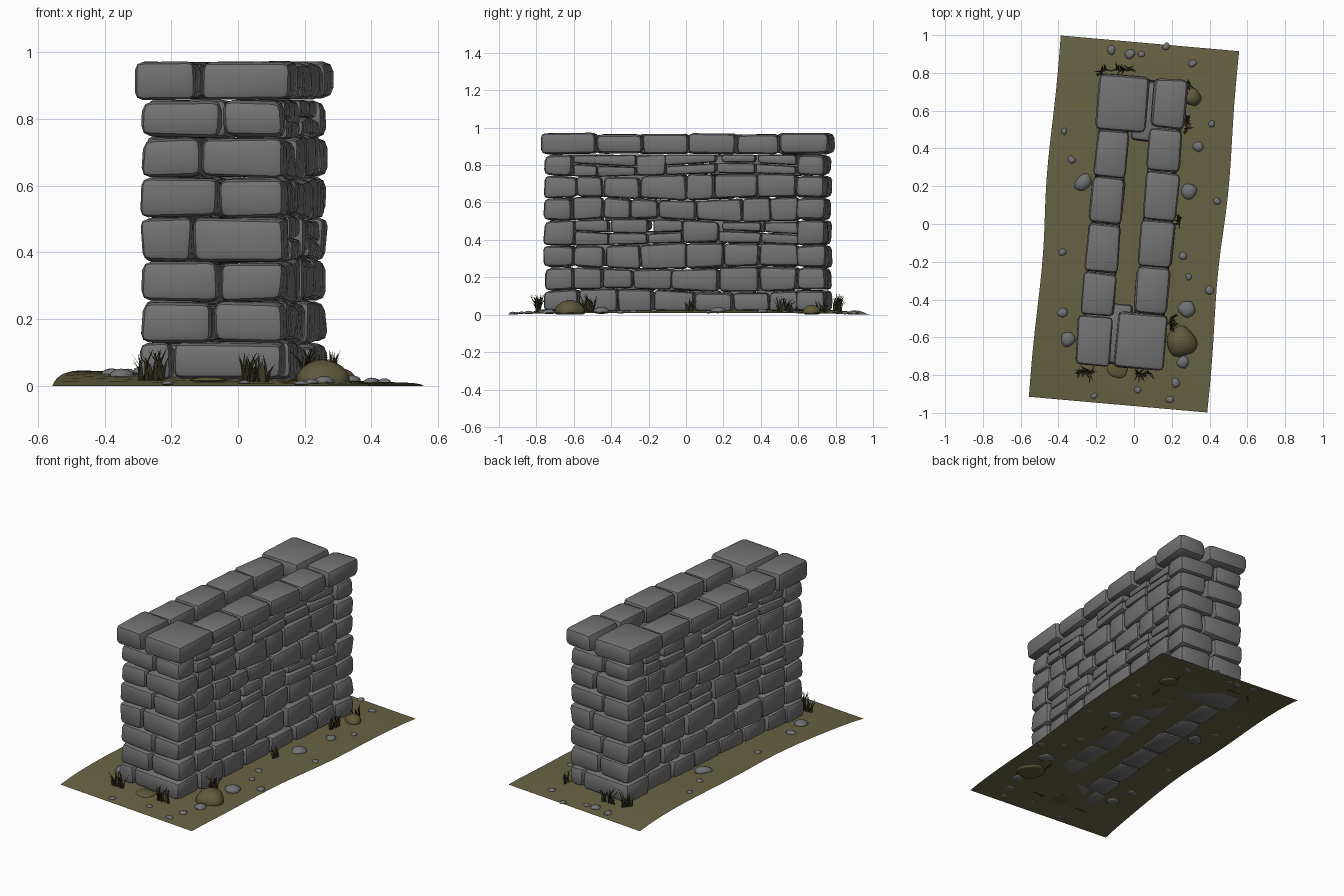
import bpy, bmesh, math, random
from mathutils import Vector, Matrix

if "Cube" in bpy.data.objects:
    bpy.data.objects.remove(bpy.data.objects["Cube"])

random.seed(7)
R = random.uniform
A = 0.088                      # the wall runs slightly off the y axis
CA, SA = math.cos(A), math.sin(A)


def material(name, col):
    m = bpy.data.materials.new(name)
    m.diffuse_color = (*col, 1)
    m.use_nodes = True
    m.node_tree.nodes["Principled BSDF"].inputs["Base Color"].default_value = m.diffuse_color
    return m


STONE = material("grey stone", (0.17, 0.17, 0.17))
EARTH = material("olive earth", (0.138, 0.125, 0.058))
MOSS = material("mossy rock", (0.115, 0.102, 0.045))
PEBBLE = material("pale pebble", (0.165, 0.17, 0.175))
GRASS = material("dark grass", (0.042, 0.038, 0.016))


def world(u, v, z, ox=-0.012, oy=0.01):
    """Wall coordinates (across, along, up) to world."""
    return Vector((u * CA + v * SA + ox, -u * SA + v * CA + oy, z))


def ground_z(x, y):
    u, v = x * CA - y * SA, x * SA + y * CA
    t = 1 - min(1, abs(v / 0.958)) ** 3
    return 0.003 * (t > 0) + t * (0.025 - 0.018 * u / 0.47)


def finish(name, bm, mat, angle=40):
    me = bpy.data.meshes.new(name)
    bm.to_mesh(me)
    bm.free()
    me.materials.append(mat)
    ob = bpy.data.objects.new(name, me)
    bpy.context.collection.objects.link(ob)
    bpy.ops.object.select_all(action='DESELECT')
    ob.select_set(True)
    bpy.context.view_layer.objects.active = ob
    bpy.ops.object.shade_smooth_by_angle(angle=math.radians(angle))
    return ob


def stone(bm, s, u0, u1, v0, v1, lo, hi, bev=0.025, jit=0.007):
    """Rough bevelled block; s = -1 turns it half way round the wall centre."""
    g = 0.002
    verts = bmesh.ops.create_cube(bm, size=2)["verts"]
    for p in verts:
        u = (u1 - g if p.co.x > 0 else u0 + g) + R(-jit, jit)
        v = (v1 - g if p.co.y > 0 else v0 + g) + R(-jit, jit)
        z = (hi(v) - g if p.co.z > 0 else lo(v) + g) + R(-jit, jit) * 0.7
        p.co = world(u * s, v * s, z)
    bm.normal_update()
    edges = {e for p in verts for e in p.link_edges}
    bmesh.ops.bevel(bm, geom=list(edges), offset=bev * R(0.85, 1.2),
                    segments=2, profile=0.5, affect='EDGES', clamp_overlap=True)


# ---- wall courses: z range, end split, joints along the side, full-height stones if split
OUT, INN, END = 0.215, 0.06, 0.757
COURSES = [
    (0.018, 0.130, -0.12, (-0.57, -0.36, -0.17, 0.05, 0.26, 0.45, 0.61), None),
    (0.130, 0.252, 0.00, (-0.60, -0.44, -0.28, -0.07, 0.18, 0.40, 0.60), None),
    (0.252, 0.373, 0.02, (-0.60, -0.43, -0.24, 0.01, 0.21, 0.40, 0.61), None),
    (0.373, 0.503, -0.06, (-0.59, -0.41, -0.20, -0.01, 0.18, 0.41, 0.61), (3,)),
    (0.503, 0.623, 0.02, (-0.60, -0.44, -0.29, -0.14, 0.06, 0.31, 0.46, 0.61), None),
    (0.623, 0.745, -0.035, (-0.58, -0.44, -0.24, 0.01, 0.16, 0.39, 0.60), None),
    (0.745, 0.857, 0.03, (-0.60, -0.47, -0.26, -0.10, 0.17, 0.38, 0.60), (2,)),
]


def joint(z, i):
    """Slightly wavy bed joint that is level at the wall ends."""
    amp = 0 if i in (0, 7) else 0.013
    return lambda v: z + amp * math.cos(v * (3 + i % 3) + i * 1.9) * max(0, 1 - (v / 0.75) ** 2)


for i, (z0, z1, split, cuts, full) in enumerate(COURSES):
    bm = bmesh.new()
    lo, hi = joint(z0, i), joint(z1, i + 1)
    mid = lambda v, lo=lo, hi=hi: lo(v) + (hi(v) - lo(v)) * (0.5 + 0.08 * math.sin(7 * v))
    for s in (1, -1):
        # two corner stones make the end of the wall
        back = -0.43 if i == 6 else -0.60
        stone(bm, s, -OUT, split, -END, -0.60, lo, hi)
        stone(bm, s, split, OUT, -END, cuts[0], lo, hi)
        if i == 6:
            stone(bm, s, -0.09, 0.045, -0.73, back, lo, hi, 0.02)
        # side stones, thin double rows in the split courses
        for k, (a, b) in enumerate(zip(cuts, cuts[1:])):
            o = OUT + R(-0.012, 0.004)
            if full and k not in full:
                d = R(-0.03, 0.03)
                stone(bm, s, INN, o, a, b, lo, mid, 0.015, 0.004)
                stone(bm, s, INN, o - 0.006, a + (d if k else 0), b, mid, hi, 0.015, 0.004)
            else:
                stone(bm, s, INN, o, a, b, lo, hi, 0.022)
    finish("wall_course_%d" % (i + 1), bm, STONE)

# ---- capstones: two rows with one wide block at opposite corners
bm = bmesh.new()
cap = (-0.775, -0.475, -0.225, 0.02, 0.28, 0.51, 0.775)
for s in (1, -1):
    for k, (a, b) in enumerate(zip(cap, cap[1:])):
        inner = -0.03 if k == 0 else 0.05
        inset = 0 if k in (0, 5) else R(0, 0.01)
        stone(bm, s, inner, 0.237 - inset, a, b,
              lambda v: 0.858, lambda v: 0.972 - inset * 0.7, 0.027, 0.006)
finish("capstones", bm, STONE)

# ---- ground sheet
bm = bmesh.new()
bmesh.ops.create_grid(bm, x_segments=10, y_segments=20, size=1)
for p in bm.verts:
    u, v = p.co.x * 0.474, p.co.y * 0.96
    wob = 0.012 * math.sin(v * 5) * (1 - abs(p.co.y)) * p.co.x
    w = world(u + wob, v, 0, 0, 0)
    p.co = (w.x, w.y, ground_z(w.x, w.y))
finish("ground_patch", bm, EARTH)


# ---- loose rocks
def rock(bm, x, y, r, h, sub=2):
    verts = bmesh.ops.create_icosphere(bm, subdivisions=sub, radius=1)["verts"]
    rot = Matrix.Rotation(R(0, 6.28), 3, 'Z')
    ph, sq, gz = R(0, 6), R(0.82, 1), ground_z(x, y)
    for p in verts:
        n = p.co.copy()
        k = 1 + 0.09 * math.sin(3 * n.x + ph) + 0.07 * math.cos(4 * n.y - ph)
        q = rot @ Vector((n.x * r * k, n.y * r * k * sq, 0))
        z = gz + (n.z * h if n.z > 0 else n.z * h * 0.4)
        p.co = (x + q.x, y + q.y, max(0.001, z))


bm = bmesh.new()
for x, y, r, h in ((0.31, 0.67, 0.05, 0.04), (0.25, -0.62, 0.078, 0.066), (-0.09, -0.765, 0.055, 0.012)):
    rock(bm, x, y, r, h, 3)
finish("mossy_rocks", bm, MOSS)

PEBBLES = (
    (-.12, .92, .025), (-.02, .90, .028), (.04, .90, .018), (.17, .94, .02), (.31, .85, .022),
    (.41, .53, .018), (.34, .41, .03), (.29, .17, .045), (.44, .12, .02), (-.37, .49, .018),
    (-.33, .34, .02), (-.27, .22, .048), (-.38, -.15, .02), (-.38, -.47, .03), (-.35, -.61, .042),
    (.26, -.17, .02), (.29, -.28, .02), (.40, -.35, .024), (.28, -.45, .048), (.26, -.73, .035),
    (.22, -.84, .024), (.19, -.93, .02), (.02, -.88, .018), (-.21, -.91, .018))
bm = bmesh.new()
for x, y, r in PEBBLES:
    rock(bm, x, y, r, r * 0.55)
finish("pebbles", bm, PEBBLE)


# ---- grass tufts: bent tapering blades fanning out from a small root
def tuft(bm, x, y, along, count, height):
    for _ in range(count):
        t = R(-1, 1)
        bx, by = x + t * along[0], y + t * along[1]
        ang, ln = R(0, 6.28), height * R(0.5, 1)
        d = Vector((math.cos(ang), math.sin(ang), 0))
        side = Vector((-d.y, d.x, 0)) * 0.006
        base = Vector((bx, by, ground_z(bx, by) - 0.003))
        lean = R(0.15, 0.7) * ln
        m = base + d * lean * 0.35 + Vector((0, 0, ln * 0.6))
        tip = base + d * lean + Vector((0, 0, ln))
        v = [bm.verts.new(c) for c in (base - side, base + side, m + side * .7, m - side * .7, tip)]
        bm.faces.new(v[:4])
        bm.faces.new((v[3], v[2], v[4]))


bm = bmesh.new()
for x, y, al, n, h in (
        (-0.26, -0.785, (0.035, 0.0), 28, 0.105), (0.05, -0.795, (0.04, 0.0), 28, 0.105),
        (-0.17, 0.81, (0.02, 0.02), 18, 0.1), (-0.05, 0.82, (0.04, 0.0), 24, 0.1),
        (0.28, 0.53, (0.005, 0.04), 26, 0.1), (0.24, 0.02, (0.003, 0.02), 14, 0.085),
        (0.2, -0.53, (0.005, 0.04), 26, 0.105), (0.29, 0.73, (0.005, 0.03), 10, 0.07)):
    tuft(bm, x, y, al, n, h)
finish("grass_tufts", bm, GRASS)
